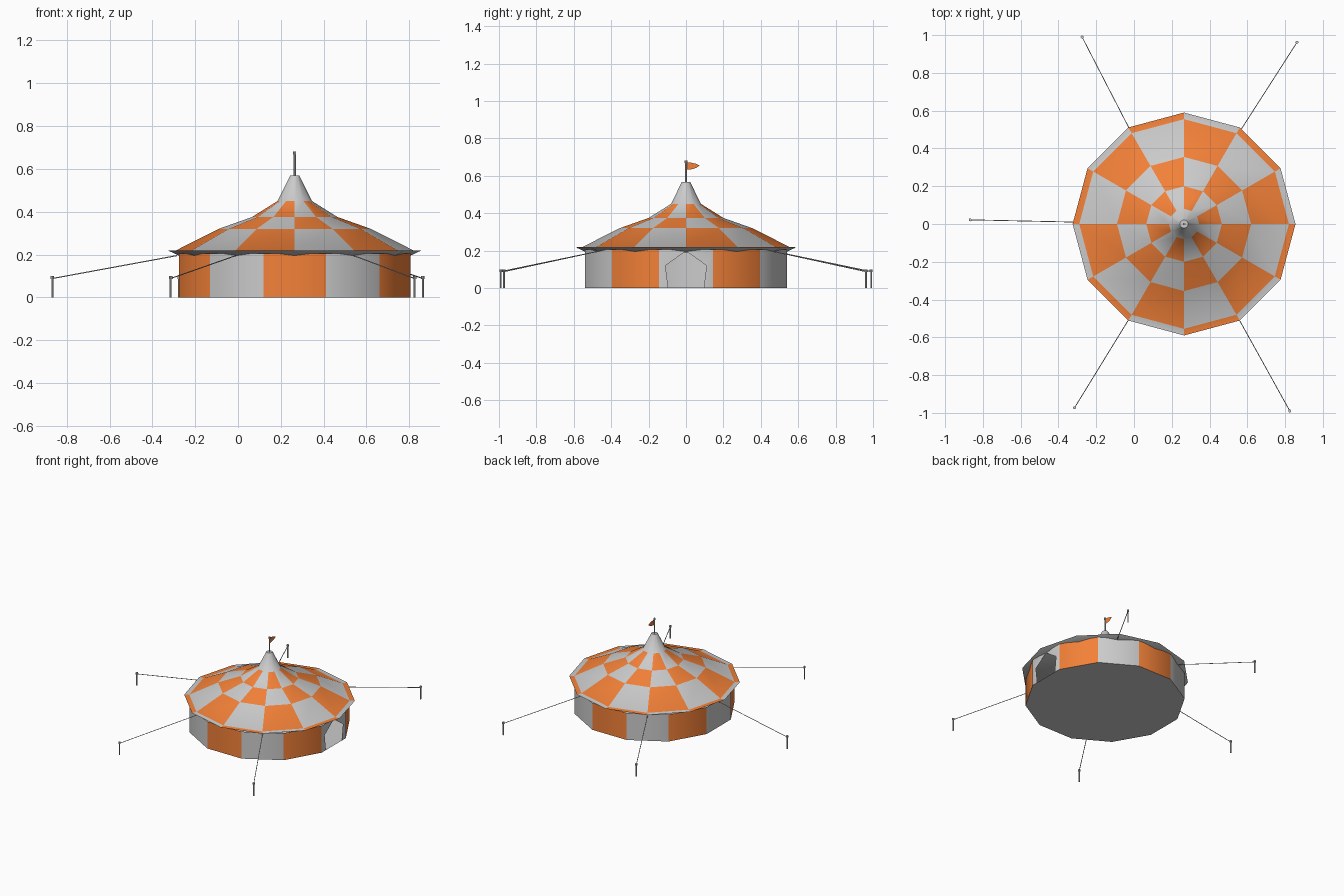
import bpy, bmesh
from math import sin, cos, radians, pi
from mathutils import Vector

if "Cube" in bpy.data.objects:
    bpy.data.objects.remove(bpy.data.objects["Cube"])

CX = 0.265  # tent axis
orange = bpy.data.materials.new("orange_canvas")
orange.diffuse_color = (0.9, 0.22, 0.04, 1)
orange.use_nodes = True
orange.node_tree.nodes["Principled BSDF"].inputs["Base Color"].default_value = orange.diffuse_color


def ring_point(r, deg, z):
    return (CX + r * cos(radians(deg)), r * sin(radians(deg)), z)


def finish(name, bm, smooth=True):
    bmesh.ops.remove_doubles(bm, verts=bm.verts, dist=1e-5)
    me = bpy.data.meshes.new(name)
    bm.to_mesh(me)
    bm.free()
    me.materials.append(None)
    me.materials.append(orange)
    ob = bpy.data.objects.new(name, me)
    bpy.context.collection.objects.link(ob)
    if smooth:
        bpy.ops.object.select_all(action='DESELECT')
        ob.select_set(True)
        bpy.context.view_layer.objects.active = ob
        bpy.ops.object.shade_smooth_by_angle(angle=radians(32))
    return ob


def add_face(bm, pts, mat=0):
    f = bm.faces.new([bm.verts.new(p) for p in pts])
    f.material_index = mat


def rod(bm, a, b, r, sides=8):
    a, b = Vector(a), Vector(b)
    d = b - a
    m = d.to_track_quat('Z', 'Y').to_matrix().to_4x4()
    m.translation = (a + b) / 2
    bmesh.ops.create_cone(bm, cap_ends=True, segments=sides, radius1=r,
                          radius2=r, depth=d.length, matrix=m)


# chequered roof: (radius, z) from the bottom of the eave to the peak
profile = [(0.53, 0.19), (0.59, 0.218), (0.555, 0.219), (0.355, 0.32),
           (0.20, 0.375), (0.08, 0.45), (0.022, 0.568)]
orange_parity = [None, 1, 0, 1, 0, None]
bm = bmesh.new()
for (r0, z0), (r1, z1), par in zip(profile, profile[1:], orange_parity):
    for k in range(12):
        a, b = 30 * k, 30 * k + 30
        add_face(bm, [ring_point(r0, a, z0), ring_point(r0, b, z0),
                      ring_point(r1, b, z1), ring_point(r1, a, z1)],
                 int(par is not None and k % 2 == par))
# peak cap and ceiling
add_face(bm, [ring_point(0.022, 30 * k, 0.568) for k in range(12)])
add_face(bm, [ring_point(0.53, -30 * k, 0.19) for k in range(12)])
finish("roof", bm)

# striped walls, with a pointed doorway in the right-hand panel
R, H = 0.56, 0.205
bm = bmesh.new()
for j in range(1, 12):
    a, b = 30 * j - 15, 30 * j + 15
    add_face(bm, [ring_point(R, a, 0), ring_point(R, b, 0),
                  ring_point(R, b, H), ring_point(R, a, H)], j % 2)
dx, hw = CX + R * cos(radians(15)), R * sin(radians(15))
half = [(hw, 0), (hw, H), (0, H), (0, 0.198), (0.11, 0.12), (0.095, 0)]
add_face(bm, [(dx, y, z) for y, z in half])
add_face(bm, [(dx, -y, z) for y, z in reversed(half)])
finish("walls", bm)

# floor
bm = bmesh.new()
add_face(bm, [ring_point(R, -15 - 30 * k, 0) for k in range(12)])
finish("floor", bm, False)

# flag pole with a small cap
bm = bmesh.new()
rod(bm, (CX, 0, 0.56), (CX, 0, 0.672), 0.005)
rod(bm, (CX, 0, 0.668), (CX, 0, 0.682), 0.007)
finish("flag_pole", bm)

# flag
bm = bmesh.new()
outline = [(0, 0.632), (0.03, 0.635), (0.055, 0.643), (0.073, 0.655),
           (0.055, 0.664), (0.03, 0.67), (0, 0.673)]
for x in (-0.001, 0.001):
    pts = [(CX + x, y, z) for y, z in outline]
    add_face(bm, pts if x > 0 else pts[::-1], 1)
finish("flag", bm, False)

# guy ropes and stakes
stakes = [(-0.275, 0.99), (0.863, 0.962), (-0.867, 0.022),
          (-0.315, -0.973), (0.825, -0.99)]
anchors = [120, 59, 179, 240, 300]
ropes, pegs = bmesh.new(), bmesh.new()
for (x, y), ang in zip(stakes, anchors):
    rod(ropes, (x, y, 0.088), ring_point(0.55, ang, 0.195), 0.0025, 6)
    rod(pegs, (x, y, 0), (x, y, 0.09), 0.0045)
    rod(pegs, (x, y, 0.086), (x, y, 0.099), 0.008)
finish("guy_ropes", ropes)
finish("stakes", pegs)
